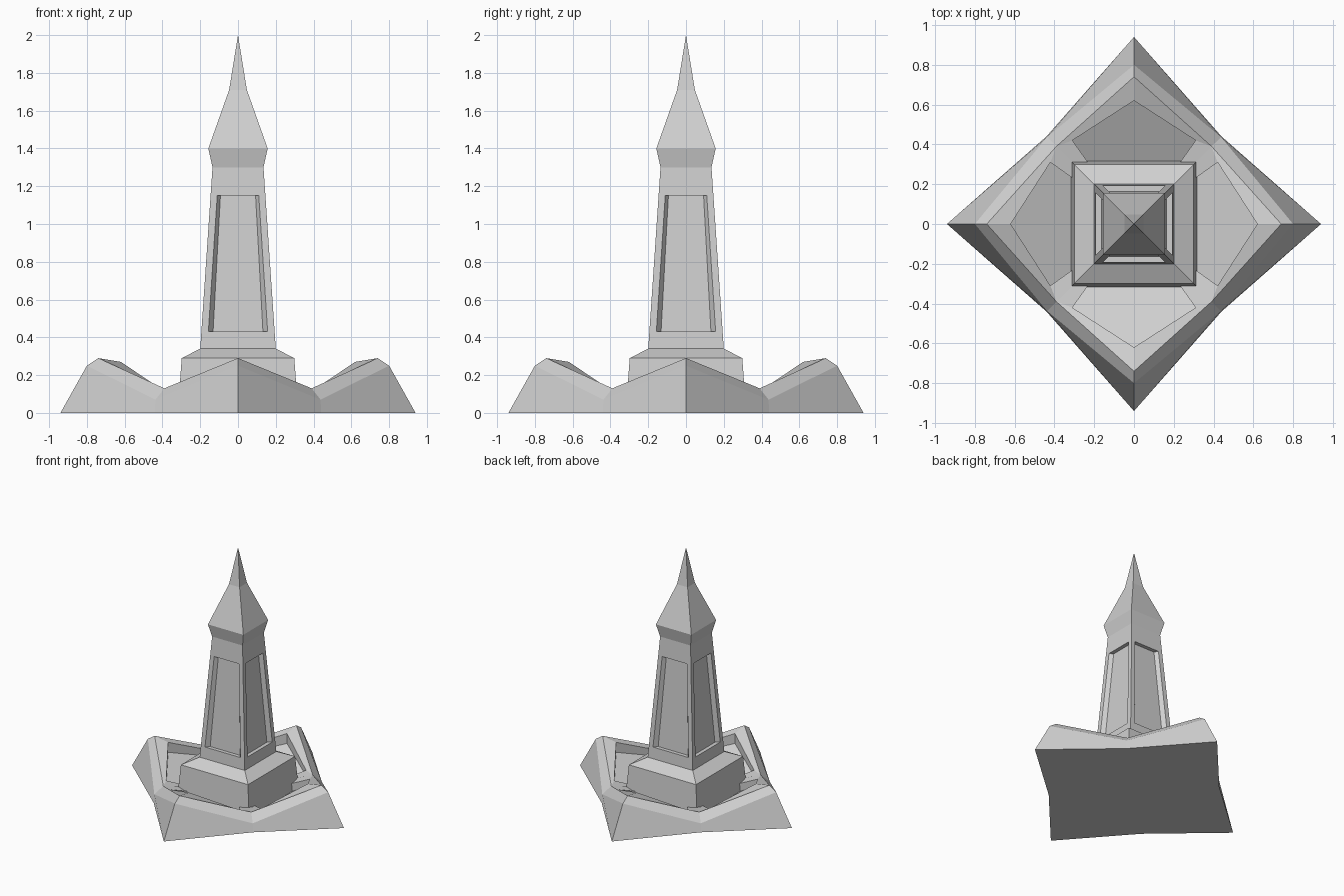
import bpy
import bmesh
from math import pi
from mathutils import Matrix, Vector

cube = bpy.data.objects.get("Cube")
if cube:
    bpy.data.objects.remove(cube, do_unlink=True)

stone = bpy.data.materials.new("pale_stone")
stone.use_nodes = True
grey = (0.63, 0.63, 0.63, 1)
stone.diffuse_color = grey
stone.node_tree.nodes["Principled BSDF"].inputs["Base Color"].default_value = grey


def build(name, faces):
    """Weld a list of point loops into one flat-shaded object."""
    bm = bmesh.new()
    for loop in faces:
        bm.faces.new([bm.verts.new(p) for p in loop])
    bmesh.ops.remove_doubles(bm, verts=bm.verts, dist=0.0005)
    bmesh.ops.recalc_face_normals(bm, faces=bm.faces)
    mesh = bpy.data.meshes.new(name)
    bm.to_mesh(mesh)
    bm.free()
    mesh.materials.append(stone)
    obj = bpy.data.objects.new(name, mesh)
    bpy.context.collection.objects.link(obj)


def four_sides(faces):
    return [[Matrix.Rotation(k * pi / 2, 3, "Z") @ Vector(p) for p in loop]
            for k in range(4) for loop in faces]


def flip(p):
    return (p[0], -p[1], p[2])


def floor(p):
    """Drop a point onto the sloping pocket floor."""
    return (p[0], p[1], 0.035 + 0.5 * (p[0] - 0.31))


# Star-shaped base: pointed corners, low valleys, sunken pockets
tip = [(0.94, 0, 0), (0.80, 0, 0.25), (0.74, 0, 0.29), (0.62, 0, 0.27)]
valley = [(0.44, 0.44, 0), (0.437, 0.437, 0.07), (0.39, 0.39, 0.13), (0.42, 0.31, 0.135)]
rib_mid, rib_edge = (0.28, 0.28, 0.11), (0.28, 0.21, 0.09)
hub, under = (0, 0, 0.05), (0, 0, 0)
half = [[tip[i], valley[i], valley[i + 1], tip[i + 1]] for i in range(3)]
half += [
    [valley[2], rib_mid, rib_edge, valley[3]],
    [tip[3], valley[3], floor(valley[3]), floor(tip[3])],
    [valley[3], rib_edge, floor(rib_edge), floor(valley[3])],
    [rib_mid, rib_edge, hub],
    [rib_edge, floor(rib_edge), hub],
    [under, tip[0], valley[0]],
]
sector = half + [[flip(p) for p in loop] for loop in half]
pocket = [floor(p) for p in (tip[3], valley[3], rib_edge)]
sector += [pocket + [flip(p) for p in pocket[:0:-1]],
           [floor(rib_edge), flip(floor(rib_edge)), hub]]
build("star_base", four_sides(sector))


# Square tower, built as one side turned four times
def edge(r, z):
    return [(-r, -r, z), (r, -r, z)]


def band(low, high):
    a, b = edge(*low), edge(*high)
    return [a[0], a[1], b[1], b[0]]


# Stepped plinth
plinth = [(0.318, 0.02), (0.298, 0.29), (0.20, 0.34)]
side = [band(plinth[i], plinth[i + 1]) for i in range(2)]
side += [[(0, 0, z)] + edge(r, z) for r, z in (plinth[0], plinth[-1])]
build("plinth", four_sides(side))

# Shaft with a recessed panel in each face
foot, neck = (0.20, 0.34), (0.135, 1.30)


def panel_corner(x, z, depth):
    t = (z - foot[1]) / (neck[1] - foot[1])
    return (x, depth - foot[0] - t * (neck[0] - foot[0]), z)


def panel(low, high, depth):
    return [panel_corner(x, z, depth) for x, z in
            ((-low, 0.43), (low, 0.43), (high, 1.15), (-high, 1.15))]


frame = band(foot, neck)
outer, inner = panel(0.157, 0.11, 0), panel(0.132, 0.093, 0.03)
side = [inner]
for i in range(4):
    j = (i + 1) % 4
    side += [[frame[i], frame[j], outer[j], outer[i]],
             [outer[i], outer[j], inner[j], inner[i]]]
side += [[(0, 0, z)] + edge(r, z) for r, z in (foot, neck)]
build("shaft", four_sides(side))

# Flared eaves and two-stage spire
spire = [neck, (0.157, 1.40), (0.047, 1.71)]
side = [band(spire[i], spire[i + 1]) for i in range(2)]
side += [edge(*spire[-1]) + [(0, 0, 2)], [(0, 0, neck[1])] + edge(*neck)]
build("spire", four_sides(side))
